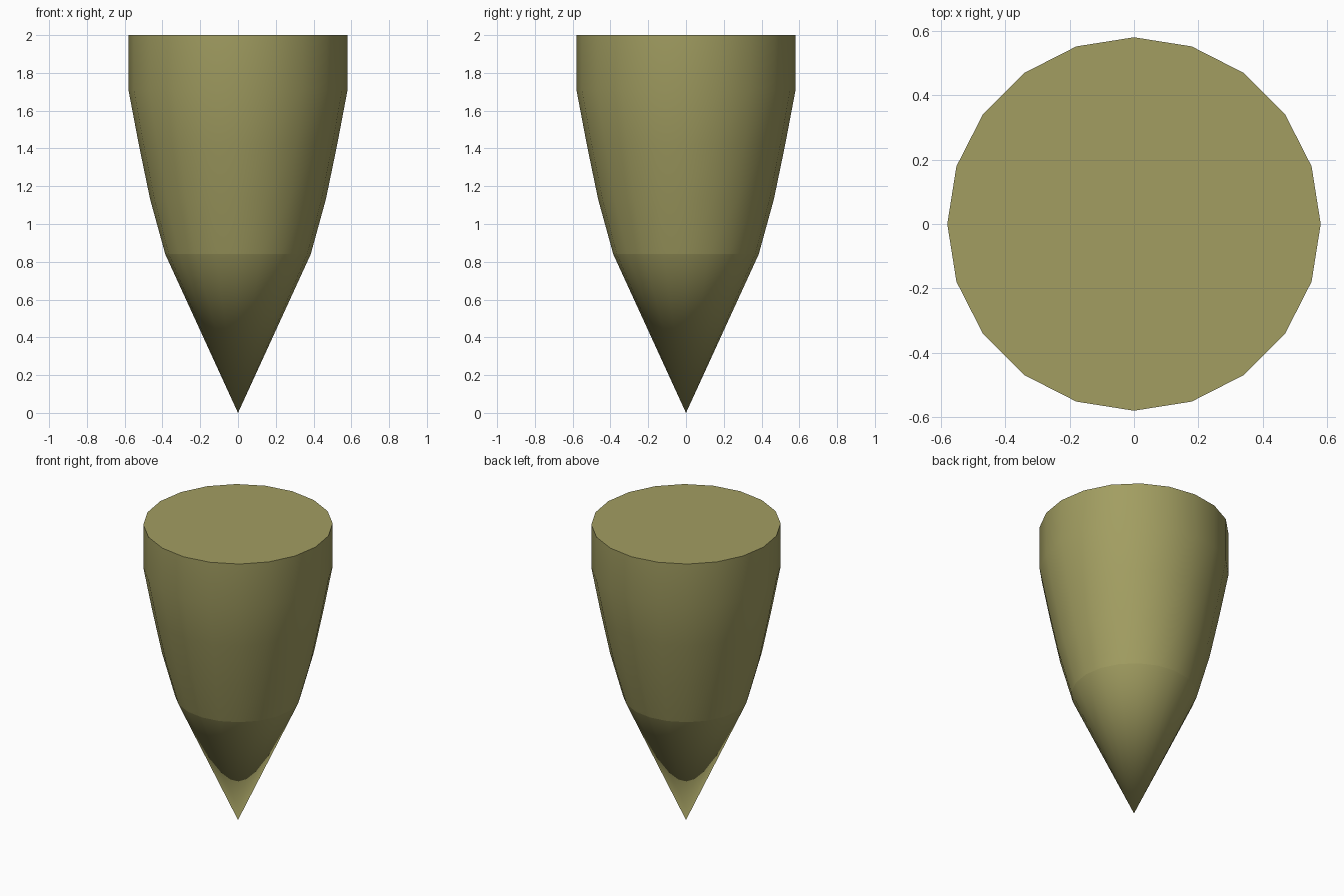
import bpy, bmesh
from math import cos, sin, pi

if "Cube" in bpy.data.objects:
    bpy.data.objects.remove(bpy.data.objects["Cube"])

SIDES = 20
# (radius, height) rings above the pointed tip
PROFILE = [(0.385, 0.84), (0.465, 1.13), (0.525, 1.42), (0.58, 1.71), (0.58, 2.0)]

bm = bmesh.new()
tip = bm.verts.new((0, 0, 0))
rings = [[bm.verts.new((r * cos(2 * pi * i / SIDES), r * sin(2 * pi * i / SIDES), z))
          for i in range(SIDES)] for r, z in PROFILE]

# pointed lower cone and bulging wall
for i in range(SIDES):
    j = (i + 1) % SIDES
    bm.faces.new((tip, rings[0][j], rings[0][i]))
    for low, high in zip(rings, rings[1:]):
        bm.faces.new((low[i], low[j], high[j], high[i]))

# flat top
cap = bm.faces.new(rings[-1])
for f in bm.faces:
    f.smooth = f is not cap

# crisp shading breaks at the cone joint and the top rim
for ring in (rings[0], rings[-1]):
    for i in range(SIDES):
        bm.edges.get((ring[i], ring[(i + 1) % SIDES])).smooth = False

bmesh.ops.recalc_face_normals(bm, faces=bm.faces)
mesh = bpy.data.meshes.new("pointed_body")
bm.to_mesh(mesh)
bm.free()

olive = bpy.data.materials.new("olive")
olive.diffuse_color = (0.36, 0.34, 0.12, 1)
olive.use_nodes = True
olive.node_tree.nodes["Principled BSDF"].inputs["Base Color"].default_value = olive.diffuse_color
mesh.materials.append(olive)
body = bpy.data.objects.new("pointed_body", mesh)
bpy.context.collection.objects.link(body)
